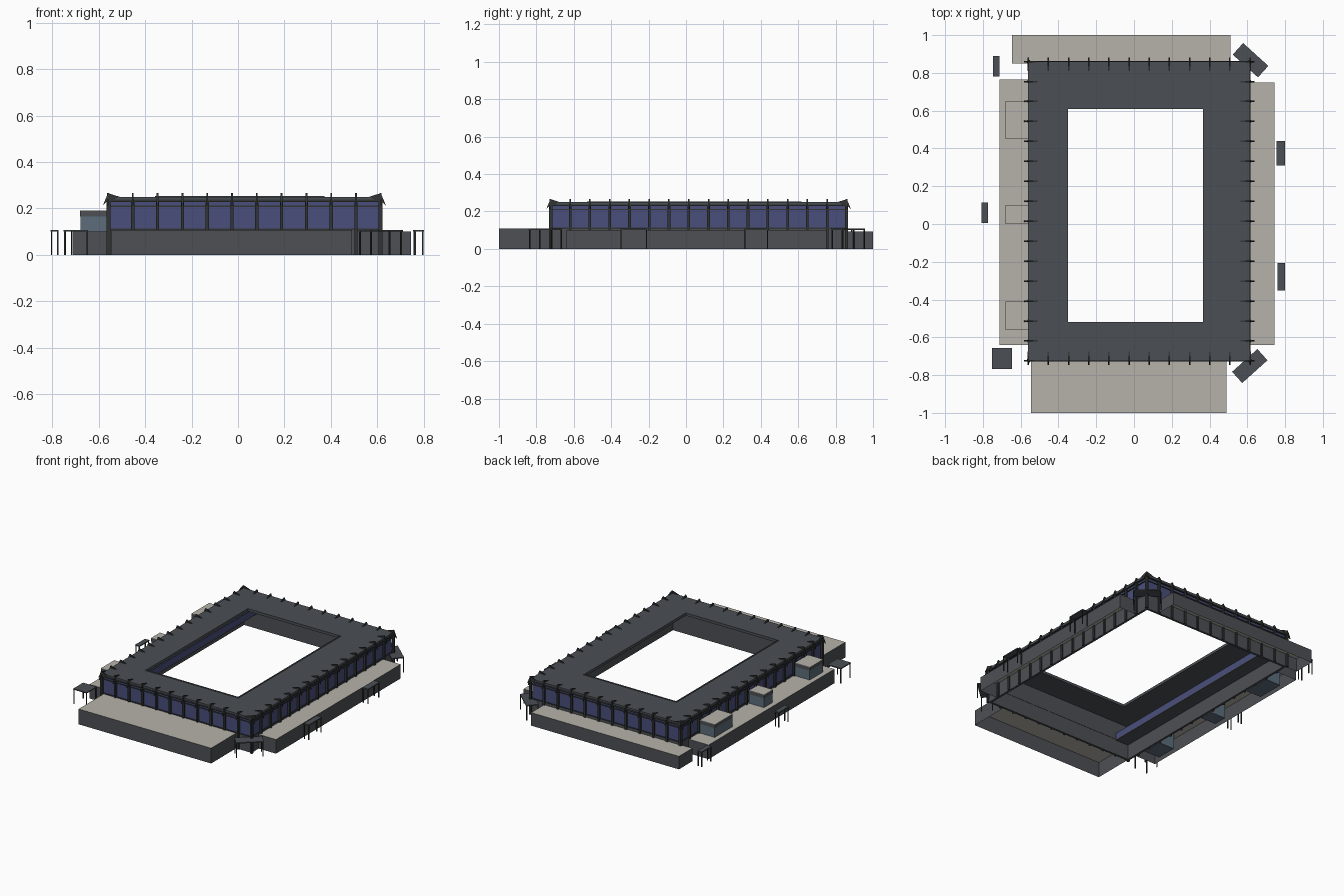
import bpy, bmesh
from math import radians
from mathutils import Matrix, Vector

old = bpy.data.objects.get("Cube")
if old:
    bpy.data.objects.remove(old, do_unlink=True)


def material(name, rgb):
    m = bpy.data.materials.new(name)
    m.use_nodes = True
    m.diffuse_color = (*rgb, 1)
    m.node_tree.nodes["Principled BSDF"].inputs["Base Color"].default_value = (*rgb, 1)
    return m


WALL = material("slate grey wall", (0.075, 0.08, 0.09))
ROOF = material("roof grey", (0.07, 0.08, 0.09))
BLUE = material("blue glazing", (0.068, 0.078, 0.2))
PALE = material("pale terrace", (0.47, 0.45, 0.41))
GLASS = material("blue grey glass", (0.11, 0.155, 0.2))
DARK = material("dark steel", (0.032, 0.035, 0.036))


def finish(name, bm, *mats):
    mesh = bpy.data.meshes.new(name)
    bm.to_mesh(mesh)
    bm.free()
    for m in mats:
        mesh.materials.append(m)
    obj = bpy.data.objects.new(name, mesh)
    bpy.context.collection.objects.link(obj)
    return obj


def add_box(bm, x0, x1, y0, y1, z0, z1):
    mid = Vector((x0 + x1, y0 + y1, z0 + z1)) / 2
    size = Matrix.Diagonal((x1 - x0, y1 - y0, z1 - z0, 1))
    return bmesh.ops.create_cube(bm, size=1, matrix=Matrix.Translation(mid) @ size)["verts"]


def box(name, mat, *bounds):
    bm = bmesh.new()
    add_box(bm, *bounds)
    return finish(name, bm, mat)


# Outline of the main hall and its courtyard opening
X0, X1, Y0, Y1 = -0.56, 0.615, -0.725, 0.86
HX0, HX1, HY0, HY1 = -0.35, 0.365, -0.52, 0.61
BASE, EAVE, TOP = 0.11, 0.235, 0.25


def ring(name, mat, outer, inner, z0, z1):
    """Rectangular frame made of four butted boxes."""
    a, b, c, d = outer
    e, f, g, h = inner
    bm = bmesh.new()
    for r in ((a, b, c, g), (a, b, h, d), (a, e, g, h), (f, b, g, h)):
        add_box(bm, *r, z0, z1)
    bmesh.ops.remove_doubles(bm, verts=bm.verts, dist=0.0001)
    return finish(name, bm, mat)


def inset(t):
    return (X0 + t, X1 - t, Y0 + t, Y1 - t)


# Walls: solid base, glazed upper storey, opaque inner lining
ring("base_wall", WALL, inset(0.005), inset(0.02), 0, BASE)
ring("glazed_storey", BLUE, inset(0.01), inset(0.016), BASE, EAVE)
ring("inner_lining", WALL, inset(0.016), inset(0.022), BASE, EAVE)
ring("sill_rail", DARK, inset(0.004), inset(0.016), BASE - 0.003, BASE + 0.003)
ring("head_rail", DARK, inset(0.004), inset(0.016), 0.207, 0.213)

# Roof frame with dark eave and a small lip round the opening
ring("roof", ROOF, inset(0), (HX0, HX1, HY0, HY1), EAVE, TOP)
ring("eave_band", DARK, inset(-0.002), inset(0.012), EAVE - 0.007, EAVE + 0.003)
ring("roof_lip", ROOF, (HX0 - 0.008, HX1 + 0.008, HY0 - 0.008, HY1 + 0.008),
     (HX0, HX1, HY0, HY1), TOP, TOP + 0.004)

# Gallery along the right-hand interior
box("gallery_floor", WALL, X0 + 0.02, -0.44, Y0 + 0.02, Y1 - 0.02, 0.104, BASE)
box("gallery_glazing", BLUE, -0.445, -0.44, Y0 + 0.02, Y1 - 0.02, BASE, 0.155)

# Columns and eave brackets, one profile repeated round the perimeter
PROFILE = [(-0.05, TOP), (0, 0.266), (0.022, 0.213), (0.006, 0.228), (-0.02, EAVE)]


def add_bracket(bm, origin, out):
    side = Vector((-out.y, out.x, 0)) * 0.004
    loops = []
    for s in (-1, 1):
        loops.append([bm.verts.new(origin + out * d + Vector((0, 0, z)) + side * s)
                      for d, z in PROFILE])
    n = len(PROFILE)
    bm.faces.new(loops[0][::-1])
    bm.faces.new(loops[1])
    for i in range(n):
        j = (i + 1) % n
        bm.faces.new((loops[0][i], loops[0][j], loops[1][j], loops[1][i]))


brackets, columns = bmesh.new(), bmesh.new()
stations = []
for i in range(12):
    x = X0 + (X1 - X0) * i / 11
    stations += [(x, Y0, 0, -1), (x, Y1, 0, 1)]
for i in range(16):
    y = Y0 + (Y1 - Y0) * i / 15
    stations += [(X0, y, -1, 0), (X1, y, 1, 0)]
for x, y, ox, oy in stations:
    add_bracket(brackets, Vector((x, y, 0)), Vector((ox, oy, 0)))
    cx, cy = x - ox * 0.003, y - oy * 0.003
    add_box(columns, cx - 0.007, cx + 0.007, cy - 0.007, cy + 0.007, 0, EAVE)
bmesh.ops.recalc_face_normals(brackets, faces=brackets.faces)
finish("eave_brackets", brackets, DARK)
finish("columns", columns, DARK)


# Terraces: shells open underneath, pale on top
def terrace(name, *bounds):
    bm = bmesh.new()
    add_box(bm, *bounds)
    bm.normal_update()
    bmesh.ops.delete(bm, geom=[f for f in bm.faces if f.normal.z < -0.5], context="FACES")
    for f in bm.faces:
        f.material_index = int(f.normal.z > 0.5)
    finish(name, bm, WALL, PALE)


terrace("front_terrace", -0.545, 0.49, -1, Y0 + 0.005, 0, 0.108)
terrace("back_terrace", -0.645, 0.51, Y1 - 0.01, 1, 0, 0.092)
terrace("left_terrace", X1 - 0.005, 0.745, -0.64, 0.75, 0, 0.1)
terrace("right_terrace", -0.712, X0 + 0.005, -0.64, 0.765, 0, 0.1)

# Glazed entrance pavilions on the right terrace
for k, (y0, y1) in enumerate(((0.45, 0.65), (0, 0.1), (-0.56, -0.41))):
    box(f"pavilion_glass_{k}", GLASS, -0.678, X0, y0 + 0.002, y1 - 0.002, 0, 0.166)
    box(f"pavilion_fascia_{k}", WALL, -0.68, X0, y0, y1, 0.166, 0.188)
    box(f"pavilion_top_{k}", PALE, -0.68, X0, y0, y1, 0.188, 0.191)


# Freestanding canopies on thin posts
def canopy(name, x, y, w, d, angle=0):
    bm = bmesh.new()
    add_box(bm, -w / 2, w / 2, -d / 2, d / 2, 0.101, 0.108)
    for sx in (-1, 1):
        for sy in (-1, 1):
            px, py = sx * (w / 2 - 0.004), sy * (d / 2 - 0.004)
            add_box(bm, px - 0.003, px + 0.003, py - 0.003, py + 0.003, 0, 0.101)
    bm.normal_update()
    for f in bm.faces:
        f.material_index = int(f.calc_center_median().z < 0.1)
    obj = finish(name, bm, ROOF, DARK)
    obj.location = (x, y, 0)
    obj.rotation_euler.z = radians(angle)


canopy("canopy_right_back", -0.73, 0.835, 0.034, 0.11)
canopy("canopy_right_middle", -0.79, 0.06, 0.034, 0.11)
canopy("canopy_right_front", -0.698, -0.712, 0.105, 0.11)
canopy("canopy_left_back", 0.777, 0.375, 0.045, 0.13)
canopy("canopy_left_front", 0.78, -0.28, 0.04, 0.145)
canopy("canopy_corner_back", 0.617, 0.867, 0.18, 0.082, -42)
canopy("canopy_corner_front", 0.613, -0.752, 0.18, 0.08, 42)
